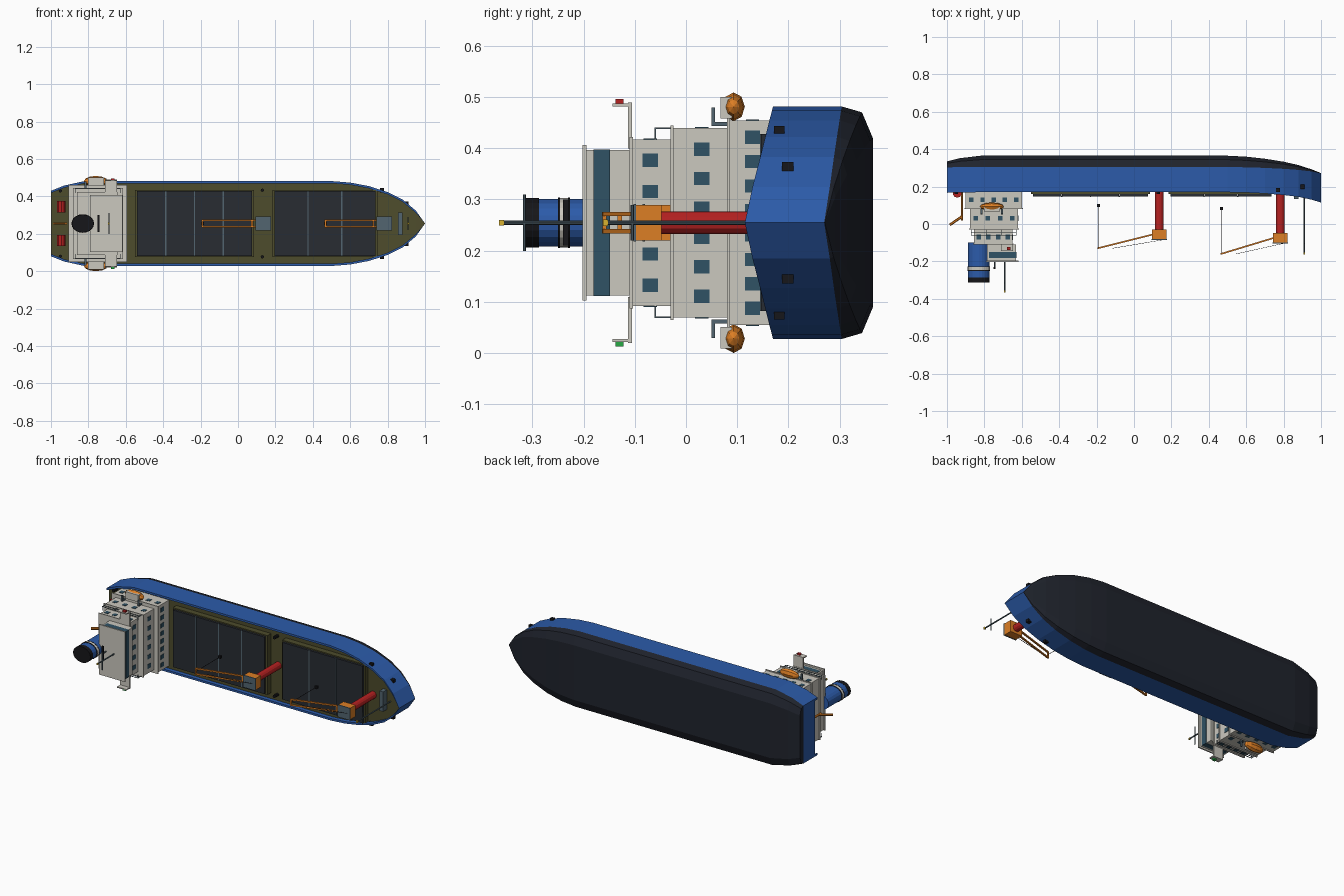
import bpy, bmesh, math
from mathutils import Matrix, Vector

if "Cube" in bpy.data.objects:
    bpy.data.objects.remove(bpy.data.objects["Cube"])

# Built upright (x fore, y port, z up), then rolled so that "up" points to -y
ROLL = Matrix.Translation((0, 0, 0.2545)) @ Matrix.Rotation(math.pi / 2, 4, 'X')

def mat(name, c):
    m = bpy.data.materials.new(name)
    m.diffuse_color = (*c, 1)
    m.use_nodes = True
    m.node_tree.nodes["Principled BSDF"].inputs["Base Color"].default_value = m.diffuse_color
    return m

BLUE = mat("blue", (.025, .105, .40))
DARK = mat("antifoul", (.014, .017, .026))
OLIVE = mat("deck_olive", (.075, .072, .025))
HATCH = mat("hatch_dark", (.021, .025, .032))
CREAM = mat("cream", (.60, .58, .52))
RED = mat("red", (.46, .015, .015))
ORANGE = mat("orange", (.72, .21, .018))
STEEL = mat("steel", (.085, .13, .16))
GLASS = mat("glass", (.03, .085, .13))
BLACK = mat("black", (.008, .008, .01))
GREEN = mat("green", (.02, .40, .06))
YELLOW = mat("yellow", (.7, .45, .03))

def finish(name, bm, *mats):
    bmesh.ops.recalc_face_normals(bm, faces=bm.faces)
    me = bpy.data.meshes.new(name)
    bm.to_mesh(me)
    bm.free()
    for m in mats:
        me.materials.append(m)
    me.transform(ROLL)
    ob = bpy.data.objects.new(name, me)
    bpy.context.collection.objects.link(ob)
    return ob

def boxes(name, m, *bs):
    # each box is (x0, x1, y0, y1, z0, z1)
    bm = bmesh.new()
    for x0, x1, y0, y1, z0, z1 in bs:
        t = Matrix.Translation(((x0 + x1) / 2, (y0 + y1) / 2, (z0 + z1) / 2))
        bmesh.ops.create_cube(bm, size=1, matrix=t @ Matrix.Diagonal((x1 - x0, y1 - y0, z1 - z0, 1)))
    return finish(name, bm, m)

def rods(name, m, r, sides, *pairs, squash=1):
    bm = bmesh.new()
    for p, q in pairs:
        p, q = Vector(p), Vector(q)
        d = q - p
        rot = d.to_track_quat('Z', 'Y').to_matrix().to_4x4()
        spin = Matrix.Rotation(math.pi / 4 if sides == 4 else 0, 4, 'Z')
        bmesh.ops.create_cone(bm, cap_ends=True, segments=sides, radius1=r, radius2=r, depth=d.length,
                              matrix=Matrix.Translation((p + q) / 2) @ Matrix.Diagonal((1, squash, 1, 1)) @ rot @ spin)
    return finish(name, bm, m)

# Hull: lofted stations (x, half beam, sheer, waterline, keel)
stations = [(-1, .175, -.167, -.303, -.335), (-.93, .203, -.169, -.304, -.352), (-.82, .227, -.17, -.305, -.365),
            (.5, .227, -.17, -.305, -.365), (.6, .219, -.168, -.303, -.36), (.7, .2, -.163, -.3, -.349),
            (.8, .168, -.155, -.295, -.333), (.88, .128, -.145, -.289, -.315), (.95, .07, -.13, -.281, -.292),
            (1, 0, -.115, -.27, -.272)]
bm = bmesh.new()
rings = []
for x, w, s, wl, k in stations:
    wi = max(w - .012, 0)
    half = [(.73 * w, k), (.95 * w, k + .35 * (wl - k)), (w, wl), (w, s), (wi, s), (wi, s - .025)]
    pts = half + [(-y, z) for y, z in reversed(half)]
    rings.append([bm.verts.new((x, y, z)) for y, z in pts])
slot = [1, 1, 0, 0, 0, 2, 0, 0, 0, 1, 1, 1]
for a, b in zip(rings, rings[1:]):
    for i in range(12):
        j = (i + 1) % 12
        bm.faces.new((a[i], a[j], b[j], b[i])).material_index = slot[i]
a = rings[0]
bm.faces.new([a[i] for i in (0, 1, 2, 9, 10, 11)]).material_index = 1
bm.faces.new([a[i] for i in (2, 3, 4, 5, 6, 7, 8, 9)])
bmesh.ops.remove_doubles(bm, verts=bm.verts, dist=1e-4)
finish("hull", bm, BLUE, DARK, OLIVE)

# Cargo hatches: coaming and panelled cover
for n, x0, x1, count in (("aft", -.55, .085, 4), ("fore", .185, .745, 3)):
    boxes(n + "_hatch_coaming", OLIVE, (x0, x1, -.18, .18, -.196, -.16))
    p = (x1 - x0 - .02) / count
    boxes(n + "_hatch_cover", HATCH, *[(x0 + .01 + i * p + .001, x0 + .01 + (i + 1) * p - .001, -.173, .173, -.16, -.147)
                                       for i in range(count)])
    boxes(n + "_hatch_seams", STEEL, *[(x0 + .01 + i * p - .003, x0 + .01 + i * p + .003, -.173, .173, -.15, -.145)
                                       for i in range(1, count)])

# Accommodation tiers with overhanging deck slabs and window rows
# (x0, x1, half width, z0, z1, window z, front windows, pitch, side windows)
tiers = [(-.90, -.60, .2, -.196, -.08, -.13, 8, .0478, 5),
         (-.877, -.62, .185, -.08, .03, -.031, 6, .0575, 4),
         (-.855, -.65, .163, .03, .11, .07, 5, .061, 4)]
panes = []
for n, (x0, x1, w, z0, z1, wz, nf, pf, ns) in enumerate(tiers):
    boxes(f"house_tier_{n + 1}", CREAM, (x0, x1, -w, w, z0, z1), (x0 - .006, x1 + .006, -w - .005, w + .005, z1 - .006, z1))
    for i in range(nf):
        y = (i - (nf - 1) / 2) * pf
        panes.append((x1 - .002, x1 + .002, y - .013, y + .013, wz - .015, wz + .015))
    for i in range(ns):
        x = x0 + (i + .5) * (x1 - x0) / ns
        for s in (-1, 1):
            panes.append((x - .012, x + .012, s * w - .002, s * w + .002, wz - .013, wz + .013))
boxes("house_windows", GLASS, *panes)

# Bridge with window band, roof and wings
boxes("bridge", CREAM, (-.785, -.63, -.142, .142, .11, .196))
boxes("bridge_window_band", GLASS, (-.775, -.627, -.1435, .1435, .149, .181))
boxes("bridge_roof", CREAM, (-.792, -.618, -.152, .152, .194, .202))
boxes("bridge_wings", CREAM, *[b for s in (-1, 1) for b in (
    (-.712, -.648, s * .19 - .045, s * .19 + .045, .106, .113),
    (-.712, -.648, s * .23 - .003, s * .23 + .003, .106, .144))])
boxes("port_light", RED, (-.68, -.66, .233, .242, .122, .138))
boxes("starboard_light", GREEN, (-.68, -.66, -.242, -.233, .122, .138))

# Railings round the third tier deck
rails = []
for s in (-1, 1):
    y = s * .185
    rails += [((-.87, y, .06), (-.63, y, .06)), ((-.87, y, .045), (-.63, y, .045))]
    rails += [((x, y, .03), (x, y, .06)) for x in (-.87, -.79, -.71, -.63)]
    rails += [((x, y, .06), (x, s * .163, .06)) for x in (-.87, -.63)]
rods("railings", STEEL, .002, 4, *rails)

# Funnel
def oval(name, m, r, z0, z1):
    rods(name, m, r, 20, ((-.83 , 0, z0), (-.83, 0, z1)), squash=.82)
oval("funnel", BLUE, .057, .10, .287)
oval("funnel_cap", BLACK, .0585, .287, .313)
oval("funnel_band", CREAM, .0595, .229, .247)
oval("funnel_band_lower_edge", BLACK, .0605, .227, .231)
oval("funnel_band_upper_edge", BLACK, .0605, .246, .25)

# Masts and radar
rods("main_mast", STEEL, .004, 8, ((-.69, 0, .2), (-.69, 0, .358)))
rods("main_mast_yard", STEEL, .003, 6, ((-.69, -.055, .316), (-.69, .055, .316)))
boxes("main_mast_lamp", YELLOW, (-.694, -.686, -.005, .005, .356, .365))
rods("radar_post", STEEL, .004, 6, ((-.745, 0, .2), (-.745, 0, .235)))
boxes("radar_scanner", BLACK, (-.75, -.74, -.045, .045, .23, .24))
rods("fore_mast", STEEL, .004, 8, ((.91, 0, -.165), (.91, 0, .155)))
rods("fore_mast_yard", STEEL, .003, 6, ((.91, -.035, .105), (.91, .035, .105)))
boxes("fore_mast_lamp", YELLOW, (.905, .915, -.006, .006, .152, .162))

# Lifeboats, canopies and davits
for n, s in (("port", 1), ("starboard", -1)):
    bm = bmesh.new()
    bmesh.ops.create_uvsphere(bm, u_segments=8, v_segments=6, radius=1,
        matrix=Matrix.Translation((-.76, s * .2265, -.093)) @ Matrix.Diagonal((.064, .028, .022, 1)) @ Matrix.Rotation(math.pi / 2, 4, 'Y'))
    finish(n + "_lifeboat", bm, ORANGE)
    boxes(n + "_lifeboat_canopy", CREAM, (-.803, -.717, s * .2245 - .021, s * .2245 + .021, -.09, -.067))
    boxes(n + "_davits", STEEL, *[b for x in (-.815, -.705) for b in (
        (x - .005, x + .005, s * .207 - .018, s * .207 + .018, -.057, -.05),
        (x - .005, x + .005, s * .193 - .004, s * .193 + .004, -.085, -.05))])

# Deck cranes
for n, x, dz, tx, tz in (("aft", .135, 0, -.195, .13), ("fore", .782, .018, .465, .16)):
    rods(n + "_crane_column", RED, .022, 12, ((x, 0, -.196), (x, 0, .035 + dz)))
    boxes(n + "_crane_cab", ORANGE, (x - .04, x + .04, -.035, .035, .03 + dz, .082 + dz))
    boxes(n + "_crane_cab_roof", STEEL, (x - .042, x + .042, -.037, .037, .08 + dz, .085 + dz))
    a, b = Vector((x - .03, 0, .055 + dz)), Vector((tx, 0, tz))
    beams = [(a + Vector((0, s * .017, 0)), b + Vector((0, s * .017, 0))) for s in (-1, 1)]
    beams += [(a.lerp(b, t) - Vector((0, .02, 0)), a.lerp(b, t) + Vector((0, .02, 0))) for t in (.1, .99)]
    rods(n + "_crane_jib", ORANGE, .006, 4, *beams)
    rods(n + "_crane_wires", BLACK, .0014, 4, ((x + .03, 0, .083 + dz), (tx + .08, 0, tz)),
         ((tx + .004, 0, tz), (tx + .004, 0, -.09)))
    boxes(n + "_crane_hook_block", BLACK, (tx - .004, tx + .012, -.008, .008, -.108 + dz, -.092 + dz))

# Stern gear: winches and small stores crane
rods("stern_winches", RED, .025, 10, *[((-.945, s * .06, -.166), (-.945, s * .12, -.166)) for s in (-1, 1)])
rods("stores_crane", ORANGE, .007, 6, ((-.92, 0, -.195), (-.92, 0, -.02)), ((-.92, 0, -.04), (-.985, 0, .005)))

# Foredeck breakwater, bollards, fairleads and hawse pipes
boxes("breakwater", STEEL, (.855, .88, -.06, .06, -.172, -.135))
rods("bollards", BLACK, .009, 8, *[((x, s * y, -.196), (x, s * y, -.16)) for x, y in ((-.95, .175), (.13, .178)) for s in (-1, 1)])
boxes("fairleads", BLACK, *[(.758, .78, s * .178 - .011, s * .178 + .011, -.192, -.172) for s in (-1, 1)])
boxes("hawse_pipes", BLACK, *[(.888, .912, s * .107 - .012, s * .107 + .012, -.21, -.188) for s in (-1, 1)])
